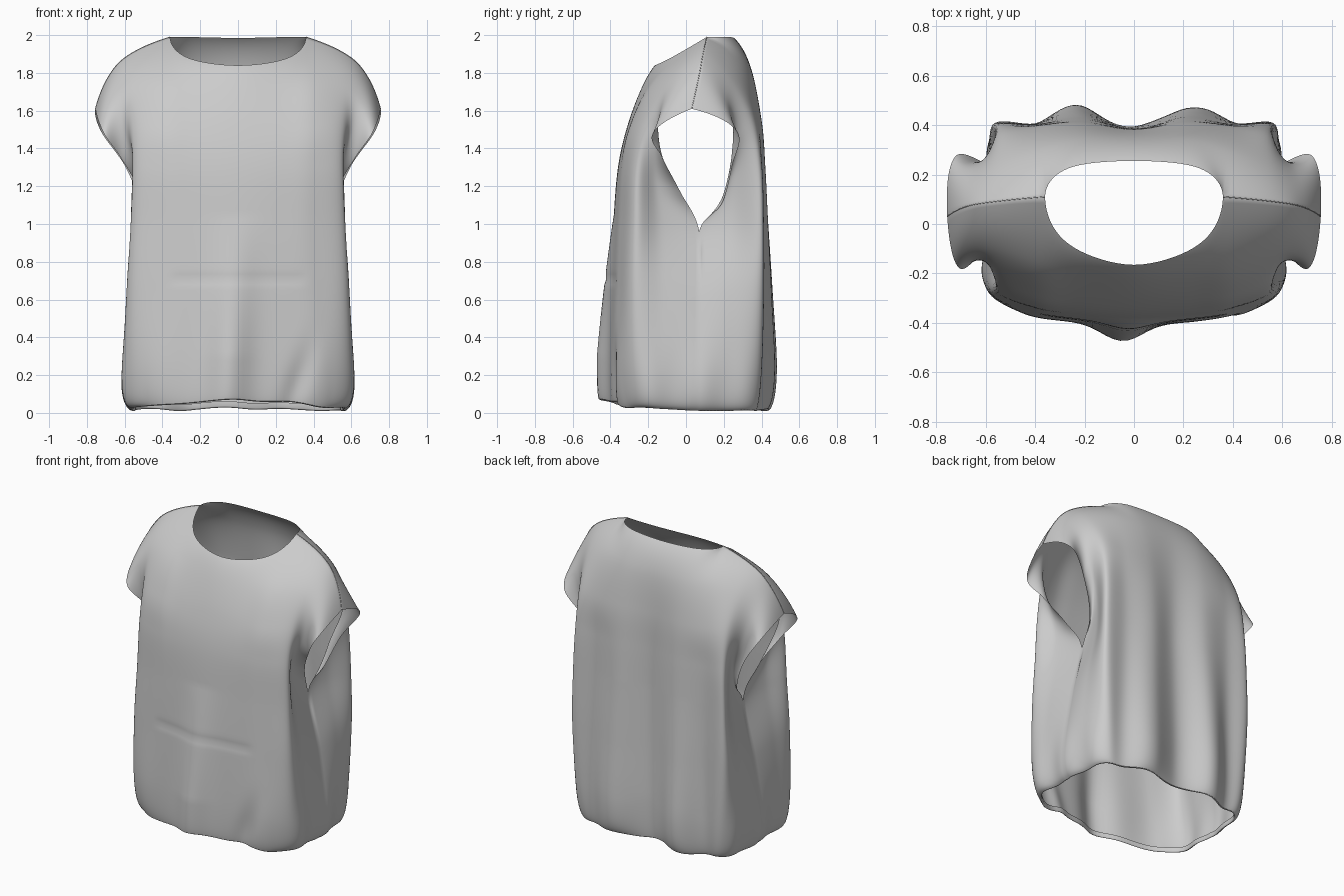
import bpy, bmesh, math
from mathutils import Vector

if "Cube" in bpy.data.objects:
    bpy.data.objects.remove(bpy.data.objects["Cube"])

SEG_U, SEG_V = 9, 13      # subdivisions between neighbouring profiles / rows

# Seams shared by both panels: side seam up to the armpit, shoulder from neck to tip
side = [(.56, .05, .02), (.605, .06, .2), (.555, .07, .6), (.475, .07, .96)]
neck_end, shoulder, sleeve_top, tip = (.36, .11, 1.99), (.57, .09, 1.9), (.68, .07, 1.79), (.755, .03, 1.61)

# Front profiles, hem to top, from the centre outwards
f_centre = [(0, -.395, .07), (0, -.405, .25), (0, -.40, .65), (0, -.385, 1), (0, -.36, 1.3),
            (0, -.31, 1.52), (0, -.235, 1.72), (0, -.165, 1.84)]
f_chest = [(.24, -.385, .06), (.25, -.395, .25), (.25, -.385, .65), (.24, -.37, 1), (.24, -.35, 1.3),
           (.24, -.30, 1.52), (.25, -.20, 1.74), (.265, -.08, 1.88)]
f_strap = [(.42, -.345, .04), (.44, -.365, .25), (.42, -.355, .65), (.40, -.345, 1), (.40, -.33, 1.3),
           (.40, -.285, 1.52), (.39, -.155, 1.77), neck_end]
f_fold = [(.53, -.26, .03), (.585, -.275, .2), (.58, -.28, .65), (.565, -.27, 1), (.555, -.26, 1.3),
          (.555, -.215, 1.52), (.56, -.10, 1.75), shoulder]
f_under = [(.57, -.12, .02), (.61, -.12, .2), (.57, -.12, .65), (.505, -.13, 1), (.505, -.15, 1.22),
           (.585, -.15, 1.42), (.66, -.12, 1.63), sleeve_top]
f_edge = side + [(.52, -.03, 1.17), (.62, -.125, 1.35), (.71, -.175, 1.48), tip]

# Back profiles, hem to top
b_centre = [(0, .37, .03), (0, .385, .25), (0, .385, .65), (0, .385, 1), (0, .385, 1.3),
            (0, .38, 1.55), (0, .345, 1.82), (0, .255, 1.985)]
b_chest = [(.21, .44, .02), (.21, .475, .22), (.21, .455, .65), (.21, .435, 1), (.21, .42, 1.3),
           (.22, .40, 1.55), (.23, .34, 1.82), (.265, .225, 1.99)]
b_strap = [(.39, .385, .02), (.40, .41, .22), (.40, .41, .65), (.40, .405, 1), (.40, .40, 1.3),
           (.40, .385, 1.55), (.385, .29, 1.84), neck_end]
b_fold = [(.50, .36, .02), (.545, .385, .2), (.57, .40, .65), (.565, .40, 1), (.555, .39, 1.3),
          (.55, .35, 1.55), (.555, .235, 1.78), shoulder]
b_under = [(.56, .22, .02), (.605, .22, .2), (.57, .23, .65), (.505, .24, 1), (.515, .25, 1.25),
           (.59, .26, 1.44), (.66, .22, 1.64), sleeve_top]
b_edge = side + [(.515, .19, 1.11), (.60, .245, 1.31), (.725, .27, 1.49), tip]


def spline(points, seg):
    """Catmull-Rom curve through the points, curvature carried on at the ends."""
    p = [Vector(q) for q in points]
    p = [3 * p[0] - 3 * p[1] + p[2]] + p + [3 * p[-1] - 3 * p[-2] + p[-3]]
    out = []
    for k in range(1, len(p) - 2):
        a, b, c, d = p[k - 1:k + 3]
        for s in range(seg):
            t = s / seg
            out.append(.5 * (2 * b + (c - a) * t + (2 * a - 5 * b + 4 * c - d) * t * t
                             + (3 * b - a - 3 * c + d) * t ** 3))
    return out + [p[-2]]


def bump(v, centre, width):
    return math.exp(-((v - centre) / width) ** 2)


def drape(p, front):
    """Soft folds near the hem and the crease across the front."""
    x, y, z = p
    low = max(0, min(1, (1.05 - z) / .75))
    inner = max(0, 1 - (abs(x) / .56) ** 4)
    if front:
        y -= .068 * low * bump(x, -.06 + .05 * z, .11) * inner
        y += .025 * bump(z, .15, .2) * bump(x, .27 + .3 * z, .06) * inner
        across = inner * max(0, min(1, (.38 - abs(x)) / .06))
        y += .006 * bump(z, .71, .02) * across
    else:
        y += .01 * low * math.sin(21 * x + 1) * inner
    x += math.copysign(.012, x) * bump(z, .05, .25) * math.sin(24 * y) * min(1, (x / .5) ** 8)
    z += .006 * bump(z, 0, .12) * math.sin(17 * x + 9 * y)
    return Vector((x, y, max(z, 0)))


def panel(profiles, front):
    """Loft of the profiles mirrored about x = 0; a corner forms at the neck ends near the top."""
    flipped = [[(-x, y, z) for x, y, z in c] for c in profiles[:0:-1]]
    columns = [spline(c, SEG_V) for c in flipped + profiles]
    grid = []
    for j, row in enumerate(zip(*columns)):
        smooth = spline(row, SEG_U)
        split = spline(row[:4], SEG_U)[:-1] + spline(row[3:8], SEG_U)[:-1] + spline(row[7:], SEG_U)
        w = (j / (len(columns[0]) - 1)) ** 10
        grid.append([drape(a.lerp(b, w), front) for a, b in zip(smooth, split)])
    return grid


def make_object(name, bm):
    mesh = bpy.data.meshes.new(name)
    bm.to_mesh(mesh)
    bm.free()
    for f in mesh.polygons:
        f.use_smooth = True
    ob = bpy.data.objects.new(name, mesh)
    bpy.context.collection.objects.link(ob)
    return ob


front = panel([f_centre, f_chest, f_strap, f_fold, f_under, f_edge], True)
back = panel([b_centre, b_chest, b_strap, b_fold, b_under, b_edge], False)
rows, cols = len(front), len(front[0])

# Garment body: both panels, joined along the side and shoulder seams
bm = bmesh.new()
fv = [[bm.verts.new(p) for p in r] for r in front]
bv = []
for j in range(rows):
    line = []
    for i in range(cols):
        on_side = i in (0, cols - 1) and j <= 3 * SEG_V
        on_shoulder = j == rows - 1 and (i <= 3 * SEG_U or i >= cols - 1 - 3 * SEG_U)
        line.append(fv[j][i] if on_side or on_shoulder else bm.verts.new(back[j][i]))
    bv.append(line)
for grid, step in ((fv, 1), (bv, -1)):
    for j in range(rows - 1):
        for i in range(cols - 1):
            quad = [grid[j][i], grid[j][i + 1], grid[j + 1][i + 1], grid[j + 1][i]]
            bm.faces.new(quad[::step])
make_object("shirt_body", bm)

# Hem: narrow turned-in band around the bottom opening
ring = front[0] + back[0][-2:0:-1]
bm = bmesh.new()
loops = []
for inset, lift in ((0, 0), (.006, -.004), (.01, .004), (.008, .03)):
    loops.append([bm.verts.new((p.x * (1 - 1.6 * inset), p.y * (1 - 2.4 * inset), max(0, p.z + lift)))
                  for p in ring])
for a, b in zip(loops, loops[1:]):
    for k in range(len(ring)):
        n = (k + 1) % len(ring)
        bm.faces.new((a[k], b[k], b[n], a[n]))
make_object("hem_band", bm)

# Shoulder seams: fine raised cord along each shoulder
for name, pts in (("shoulder_seam_left", front[-1][:3 * SEG_U + 1]),
                  ("shoulder_seam_right", front[-1][-3 * SEG_U - 1:])):
    curve = bpy.data.curves.new(name, 'CURVE')
    curve.dimensions = '3D'
    curve.bevel_depth = .002
    curve.bevel_resolution = 1
    s = curve.splines.new('POLY')
    s.points.add(len(pts) - 1)
    for sp, p in zip(s.points, pts):
        sp.co = (*p, 1)
    bpy.context.collection.objects.link(bpy.data.objects.new(name, curve))
